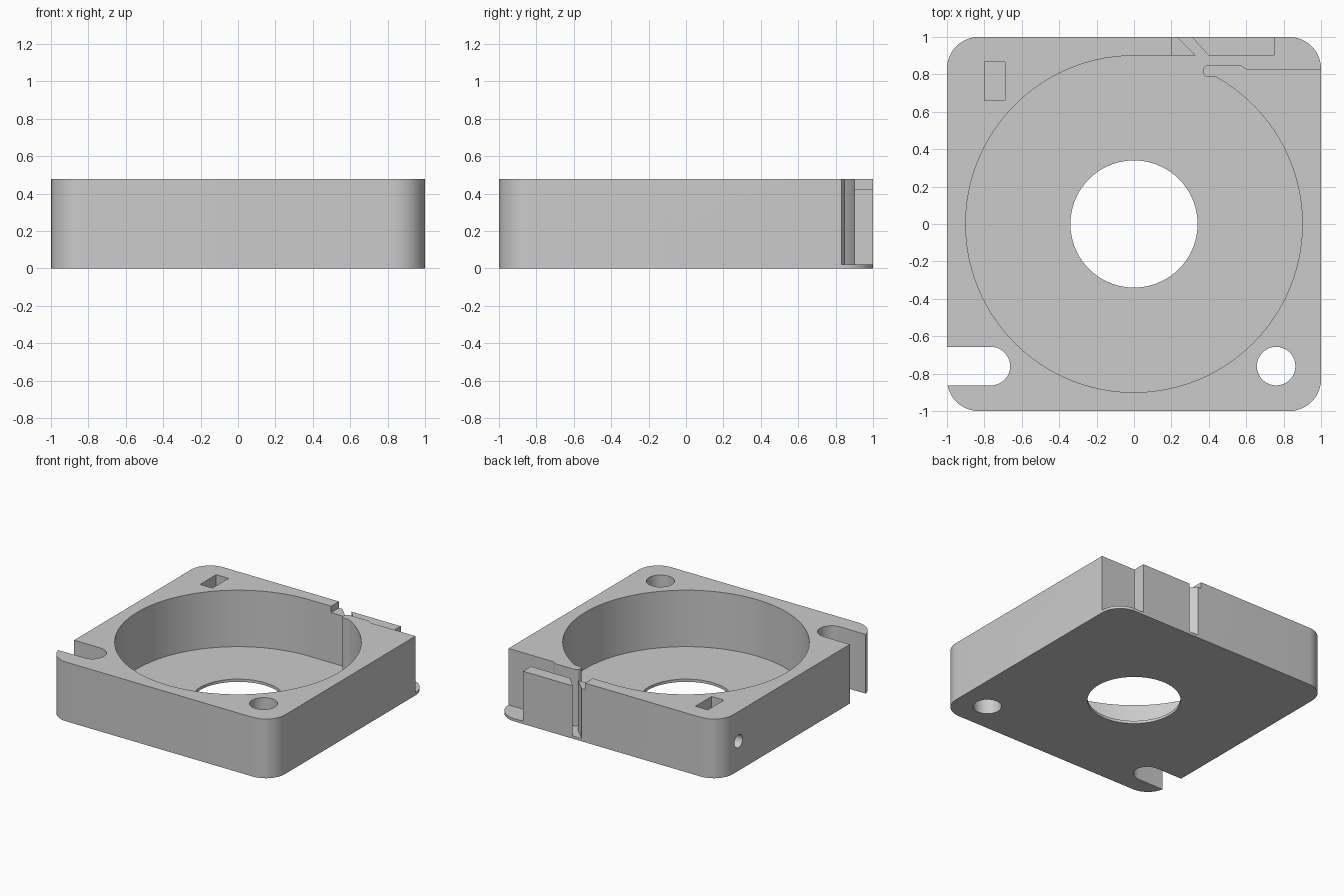
import bpy
import bmesh
from math import cos, sin, asin, pi, radians

if "Cube" in bpy.data.objects:
    bpy.data.objects.remove(bpy.data.objects["Cube"], do_unlink=True)

HEIGHT, FLOOR = 0.477, 0.022

grey = bpy.data.materials.new("plain grey")
grey.use_nodes = True
grey.diffuse_color = (0.6, 0.6, 0.6, 1)
grey.node_tree.nodes["Principled BSDF"].inputs["Base Color"].default_value = (0.6, 0.6, 0.6, 1)


def arc(cx, cy, r, start, end, steps):
    """Points on an arc, angles in degrees."""
    angles = [radians(start + (end - start) * i / steps) for i in range(steps + 1)]
    return [(cx + r * cos(a), cy + r * sin(a)) for a in angles]


def rectangle(x0, x1, y0, y1):
    return [(x0, y0), (x1, y0), (x1, y1), (x0, y1)]


def prism(name, outline, z0, z1):
    """Extrude a flat outline upwards from z0 to z1."""
    bm = bmesh.new()
    face = bm.faces.new([bm.verts.new((x, y, z0)) for x, y in outline])
    top = bmesh.ops.extrude_face_region(bm, geom=[face])["geom"]
    verts = [v for v in top if isinstance(v, bmesh.types.BMVert)]
    bmesh.ops.translate(bm, verts=verts, vec=(0, 0, z1 - z0))
    bmesh.ops.recalc_face_normals(bm, faces=bm.faces)
    mesh = bpy.data.meshes.new(name)
    bm.to_mesh(mesh)
    bm.free()
    mesh.materials.append(grey)
    obj = bpy.data.objects.new(name, mesh)
    bpy.context.collection.objects.link(obj)
    return obj


def cut(target, cutter):
    """Subtract the cutter and remove it."""
    bpy.context.view_layer.objects.active = target
    mod = target.modifiers.new("cut", "BOOLEAN")
    mod.operation, mod.solver, mod.object = "DIFFERENCE", "EXACT", cutter
    bpy.ops.object.modifier_apply(modifier=mod.name)
    bpy.data.objects.remove(cutter, do_unlink=True)


# Rounded square block
R = 0.17
C = 1 - R
block = []
for i, (x, y) in enumerate([(C, C), (-C, C), (-C, -C), (C, -C)]):
    block += arc(x, y, R, 90 * i, 90 * i + 90, 12)
housing = prism("housing", block, 0, HEIGHT)

# Round chamber with its exit channel, diagonal slit and open corner
chamber = arc(0, 0, 0.9, asin(0.785 / 0.9) * 180 / pi, -270, 100)
chamber += [(0.33, 0.9), (0.23, 1), (0.23, 1.1), (0.31, 1.1), (0.31, 1), (0.4, 0.9)]
chamber += [(0.75, 0.9), (0.75, 1.1), (1.1, 1.1), (1.1, 0.83), (0.6, 0.83), (0.57, 0.85)]
chamber += arc(0.4, 0.8175, 0.0325, 90, 270, 10)
cut(housing, prism("chamber_cutter", chamber, FLOOR, 1))

# Lowered top of the tab beside the slit
cut(housing, prism("step_cutter", rectangle(0.2, 0.8, 0.9, 1.1), 0.425, 1))

# Spindle hole, corner bolt hole and open bolt slot
cut(housing, prism("spindle_cutter", arc(0, 0, 0.34, 0, 355, 71), -1, 1))
cut(housing, prism("bolt_cutter", arc(0.76, -0.76, 0.103, 0, 350, 35), -1, 1))
slot = arc(-0.765, -0.76, 0.103, -90, 90, 18) + [(-1.2, -0.657), (-1.2, -0.863)]
cut(housing, prism("slot_cutter", slot, -1, 1))

# Rectangular pocket with a round hole leading in from the side
cut(housing, prism("pocket_cutter", rectangle(-0.8, -0.69, 0.66, 0.865), 0.12, 1))
side_hole = prism("side_hole_cutter", arc(0, 0, 0.052, 0, 345, 23), -0.2, 0.2)
side_hole.location = (-0.95, 0.76, 0.238)
side_hole.rotation_euler = (0, pi / 2, 0)
bpy.context.view_layer.update()
cut(housing, side_hole)

# Smooth curves, sharp edges
bpy.ops.object.select_all(action="DESELECT")
housing.select_set(True)
bpy.context.view_layer.objects.active = housing
bpy.ops.object.shade_smooth_by_angle(angle=radians(30))
